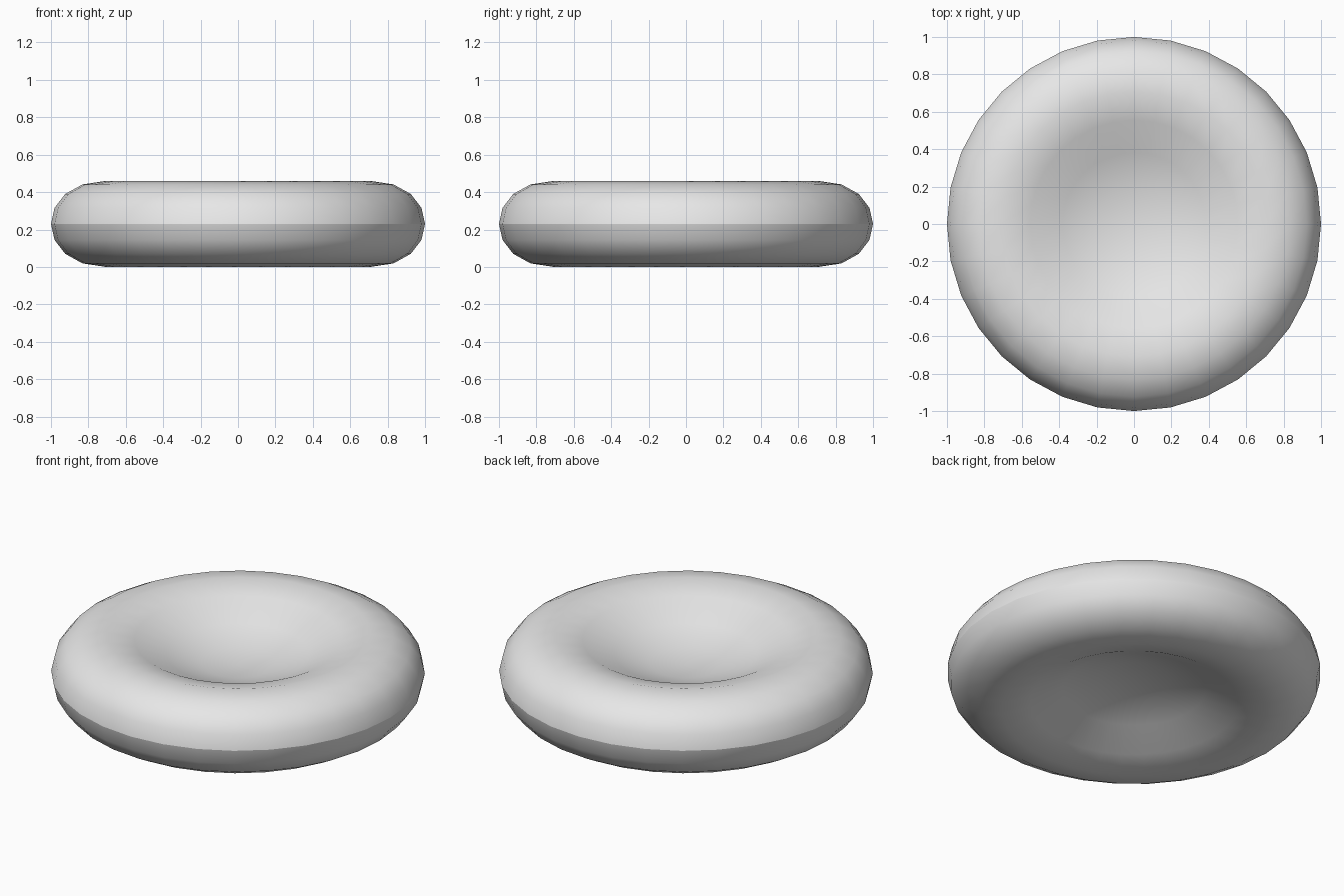
import bpy
import bmesh
import math

cube = bpy.data.objects.get("Cube")
if cube:
    bpy.data.objects.remove(cube, do_unlink=True)

# Plain grey material
grey = bpy.data.materials.new("light_grey")
grey.use_nodes = True
grey.diffuse_color = (0.8, 0.8, 0.8, 1)
grey.node_tree.nodes["Principled BSDF"].inputs["Base Color"].default_value = (0.8, 0.8, 0.8, 1)

SEGMENTS = 32
RINGS = 16
MID = 0.23

# Half thickness on each ring, from the dimple centre out to the rim
half_thickness = [0.04, 0.055, 0.107, 0.191, 0.23, 0.211, 0.16, 0.086, 0]

# Start from a sphere and press both sides into a dimpled disc
bm = bmesh.new()
bmesh.ops.create_uvsphere(bm, u_segments=SEGMENTS, v_segments=RINGS, radius=1)
for v in bm.verts:
    angle = math.acos(max(-1, min(1, abs(v.co.z))))
    ring = round(angle / (math.pi / RINGS))
    v.co.z = MID + math.copysign(half_thickness[ring], v.co.z)

# Smooth faces with a crease round the rim
for f in bm.faces:
    f.smooth = True
for e in bm.edges:
    e.smooth = not all(abs(v.co.z - MID) < 0.001 for v in e.verts)

mesh = bpy.data.meshes.new("dimpled_disc")
bm.to_mesh(mesh)
bm.free()
mesh.materials.append(grey)
disc = bpy.data.objects.new("dimpled_disc", mesh)
bpy.context.collection.objects.link(disc)
